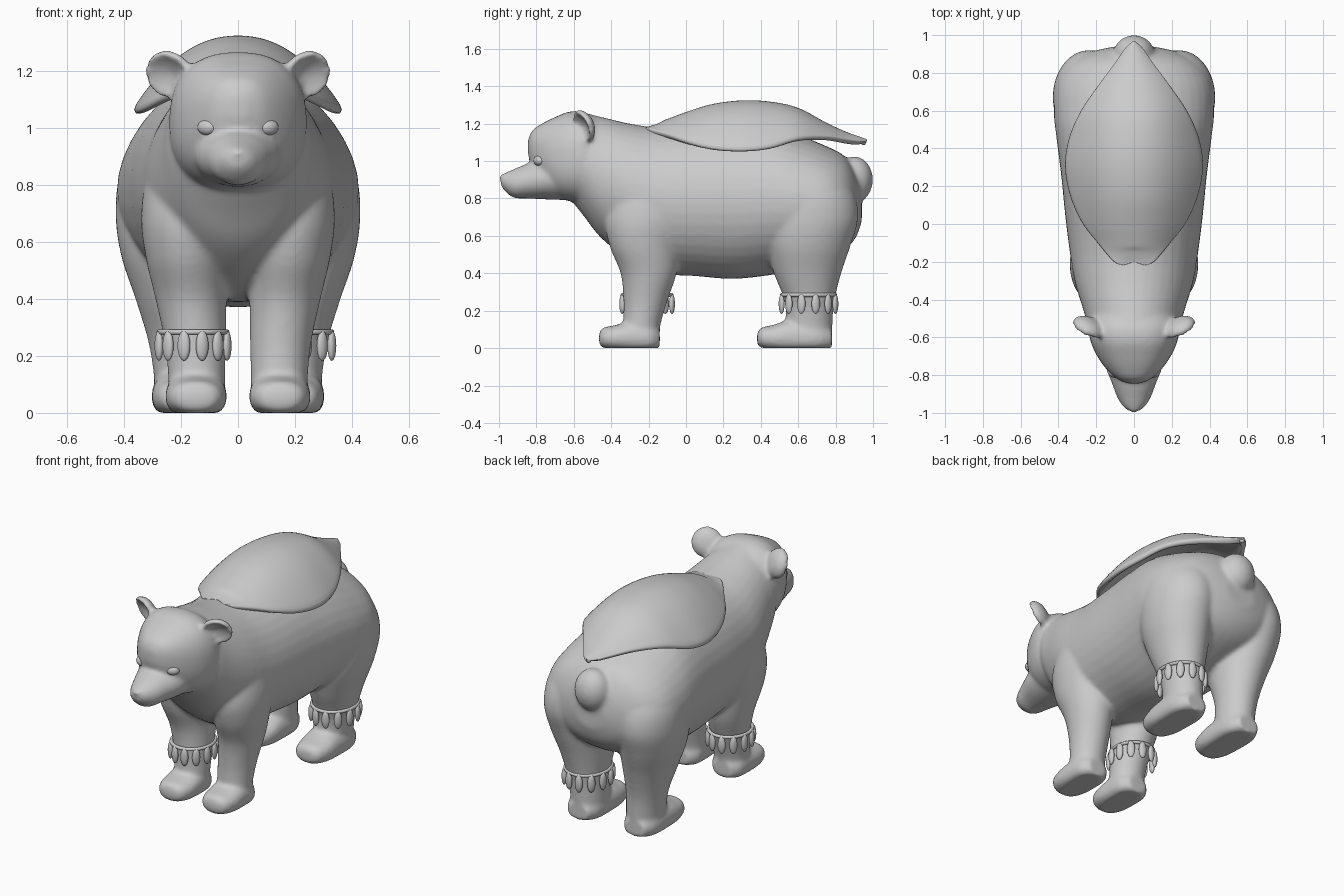
import bpy, bmesh
from math import sin, cos, pi
from mathutils import Vector, Matrix

if "Cube" in bpy.data.objects:
    bpy.data.objects.remove(bpy.data.objects["Cube"])


def spline(rows, n=6):
    """Catmull-Rom interpolation through rows of numbers."""
    out = []
    for i in range(len(rows) - 1):
        a, b, c, d = (Vector(rows[min(max(i + k, 0), len(rows) - 1)]) for k in (-1, 0, 1, 2))
        for s in range(n):
            t = s / n
            out.append(0.5 * (2 * b + (c - a) * t + (2 * a - 5 * b + 4 * c - d) * t ** 2
                              + (3 * b - a - 3 * c + d) * t ** 3))
    return out + [Vector(rows[-1])]


def skin(bm, rings, caps=True):
    """Bridge equal point rings into a tube."""
    vs = [[bm.verts.new(p) for p in r] for r in rings]
    n = len(vs[0])
    for a, b in zip(vs, vs[1:]):
        for i in range(n):
            bm.faces.new((a[i], a[(i + 1) % n], b[(i + 1) % n], b[i]))
    if caps:
        bm.faces.new(vs[0][::-1])
        bm.faces.new(vs[-1])


def sgnpow(v, e):
    return abs(v) ** e * (1 if v > 0 else -1)


ANG = [2 * pi * i / 40 for i in range(40)]


def loft_y(bm, rows, x=0, power=2.0):
    """Rows: y, centre z, half width, half height. Clamped to the ground."""
    e = 2 / power
    skin(bm, [[(x + w * sgnpow(cos(a), e), y, max(0, zc + h * sgnpow(sin(a), e))) for a in ANG]
              for y, zc, w, h in spline(rows)])


def loft_z(bm, rows, side):
    """Rows: z, centre x, centre y, x radius, y radius."""
    skin(bm, [[(side * xc + rx * cos(a), yc + ry * sin(a), z) for a in ANG]
              for z, xc, yc, rx, ry in spline(rows)])


def ellipsoid(bm, loc, size, rot=Matrix()):
    bmesh.ops.create_uvsphere(bm, u_segments=20, v_segments=14, radius=1,
                              matrix=Matrix.Translation(loc) @ rot @ Matrix.Diagonal((*size, 1)))


def finish(name, bm):
    bmesh.ops.recalc_face_normals(bm, faces=bm.faces)
    me = bpy.data.meshes.new(name)
    bm.to_mesh(me)
    bm.free()
    me.shade_smooth()
    ob = bpy.data.objects.new(name, me)
    bpy.context.collection.objects.link(ob)
    return ob


# Torso and neck
bm = bmesh.new()
loft_y(bm, [(-.66, 1.02, .15, .17), (-.55, .98, .235, .27), (-.45, .91, .27, .325),
            (-.3, .835, .315, .365), (-.15, .79, .34, .39), (.05, .785, .365, .4),
            (.25, .785, .385, .415), (.45, .79, .41, .4), (.6, .78, .425, .36),
            (.75, .775, .41, .305), (.85, .775, .34, .25), (.91, .765, .23, .17), (.94, .76, .1, .08)])

# Skull, muzzle and nose
loft_y(bm, [(-.845, 1.075, .03, .04), (-.82, 1.065, .09, .1), (-.77, 1.045, .145, .155),
            (-.7, 1.025, .195, .21), (-.62, 1.025, .23, .24), (-.54, 1.02, .24, .24),
            (-.45, 1.02, .2, .19)], power=2.4)
loft_y(bm, [(-.6, .92, .17, .13), (-.75, .905, .15, .11), (-.85, .893, .115, .093),
            (-.92, .88, .088, .077), (-.97, .888, .055, .048), (-.99, .895, .025, .025)])
ellipsoid(bm, (0, -.965, .91), (.04, .033, .026))

# Tail
ellipsoid(bm, (0, .9, .9), (.11, .1, .125))

for s in (-1, 1):
    # Front leg and paw
    loft_z(bm, [(.02, .145, -.24, .1, .095), (.12, .145, -.237, .1, .1), (.25, .15, -.217, .108, .117),
                (.4, .165, -.2, .125, .15), (.55, .18, -.22, .145, .19), (.7, .185, -.21, .155, .22),
                (.88, .17, -.19, .14, .18), (1.0, .14, -.18, .09, .1)], s)
    loft_y(bm, [(-.465, .05, .04, .025), (-.445, .055, .08, .053), (-.38, .055, .105, .067),
                (-.28, .06, .107, .085), (-.19, .055, .1, .075), (-.14, .05, .06, .05)], s * .147, 2.3)
    # Hind leg and paw
    loft_z(bm, [(.02, .19, .66, .105, .12), (.12, .19, .658, .105, .125), (.25, .2, .66, .115, .133),
                (.4, .215, .65, .145, .18), (.55, .235, .655, .175, .225), (.7, .24, .67, .19, .25),
                (.85, .22, .66, .19, .23), (1.0, .18, .63, .13, .15)], s)
    loft_y(bm, [(.38, .05, .04, .025), (.4, .055, .08, .053), (.47, .055, .105, .07),
                (.56, .06, .11, .09), (.7, .055, .107, .08), (.78, .05, .07, .05)], s * .192, 2.3)
    # Cupped ear, a revolved bowl facing forward
    facing = Vector((.4 * s, -.8, -.35)).to_track_quat('Z', 'Y').to_matrix().to_4x4()
    place = Matrix.Translation((.24 * s, -.545, 1.19)) @ facing
    bowl = [(.004, -.045), (.05, -.038), (.082, -.015), (.09, .008), (.08, .022), (.06, .006), (.004, -.012)]
    skin(bm, [[place @ Vector((r * cos(a), r * sin(a), h)) for a in ANG] for r, h in spline(bowl, 3)])

# Fuse everything into one smooth body
body = finish("bear_body", bm)
mod = body.modifiers.new("fuse", 'REMESH')
mod.mode = 'VOXEL'
mod.voxel_size = .012
mod.use_smooth_shade = True
mod = body.modifiers.new("soften", 'SMOOTH')
mod.factor = .5
mod.iterations = 9
bpy.context.view_layer.objects.active = body
for m in ("fuse", "soften"):
    bpy.ops.object.modifier_apply(modifier=m)

# Eyes, set on the face surface
for s, side in ((-1, "left"), (1, "right")):
    hit, loc, nor, idx = body.ray_cast(Vector((s * .107, -2, 1.003)), Vector((0, 1, 0)))
    y = loc.y if hit else -.77
    bm = bmesh.new()
    ellipsoid(bm, (s * .107, y + .014, 1.003), (.038, .026, .028), Matrix.Rotation(s * .5, 4, 'Z'))
    finish("eye_" + side, bm)

# Leaf-shaped back cover. Rows: y, half width, rim z, ridge z
rows = [(-.22, .05, 1.18, 1.185), (-.2, .11, 1.175, 1.19), (-.1, .2, 1.14, 1.225), (0, .28, 1.105, 1.262),
        (.14, .345, 1.07, 1.305), (.3, .375, 1.06, 1.325), (.45, .355, 1.075, 1.318), (.6, .29, 1.12, 1.285),
        (.75, .185, 1.13, 1.205), (.86, .1, 1.115, 1.155), (.93, .05, 1.105, 1.13), (.97, .006, 1.1, 1.115)]
bm = bmesh.new()
U = [i / 12 - 1 for i in range(25)]
grid = [[bm.verts.new((u * w, y + .02 * (1 - abs(u)) * (y < -.15), rim + (top - rim) * (1 - abs(u) ** 2.2)))
         for u in U] for y, w, rim, top in spline(rows, 4)]
for a, b in zip(grid, grid[1:]):
    for i in range(24):
        bm.faces.new((a[i], a[i + 1], b[i + 1], b[i]))
cover = finish("back_cover", bm)
mod = cover.modifiers.new("thickness", 'SOLIDIFY')
mod.thickness = .035
mod.offset = -1 if cover.data.polygons[300].normal.z > 0 else 1
mod = cover.modifiers.new("round", 'SUBSURF')
mod.levels = mod.render_levels = 1


# Anklets: a thin band with hanging drops
def anklet(name, x, y, rx, ry, count=12):
    bm = bmesh.new()
    tube = [2 * pi * i / 10 for i in range(11)]
    skin(bm, [[(x + (rx + .01 * cos(t)) * cos(a), y + (ry + .01 * cos(t)) * sin(a), .284 + .01 * sin(t))
               for a in ANG] for t in tube], caps=False)
    bmesh.ops.remove_doubles(bm, verts=bm.verts, dist=.0001)
    for i in range(count):
        a = 2 * pi * (i + .5) / count
        ellipsoid(bm, (x + (rx + .006) * cos(a), y + (ry + .006) * sin(a), .236),
                  (.015, .023, .053), Matrix.Rotation(a, 4, 'Z'))
    finish(name, bm)


anklet("front_anklet", -.158, -.208, .118, .132)
anklet("hind_anklet", .204, .655, .124, .143)
